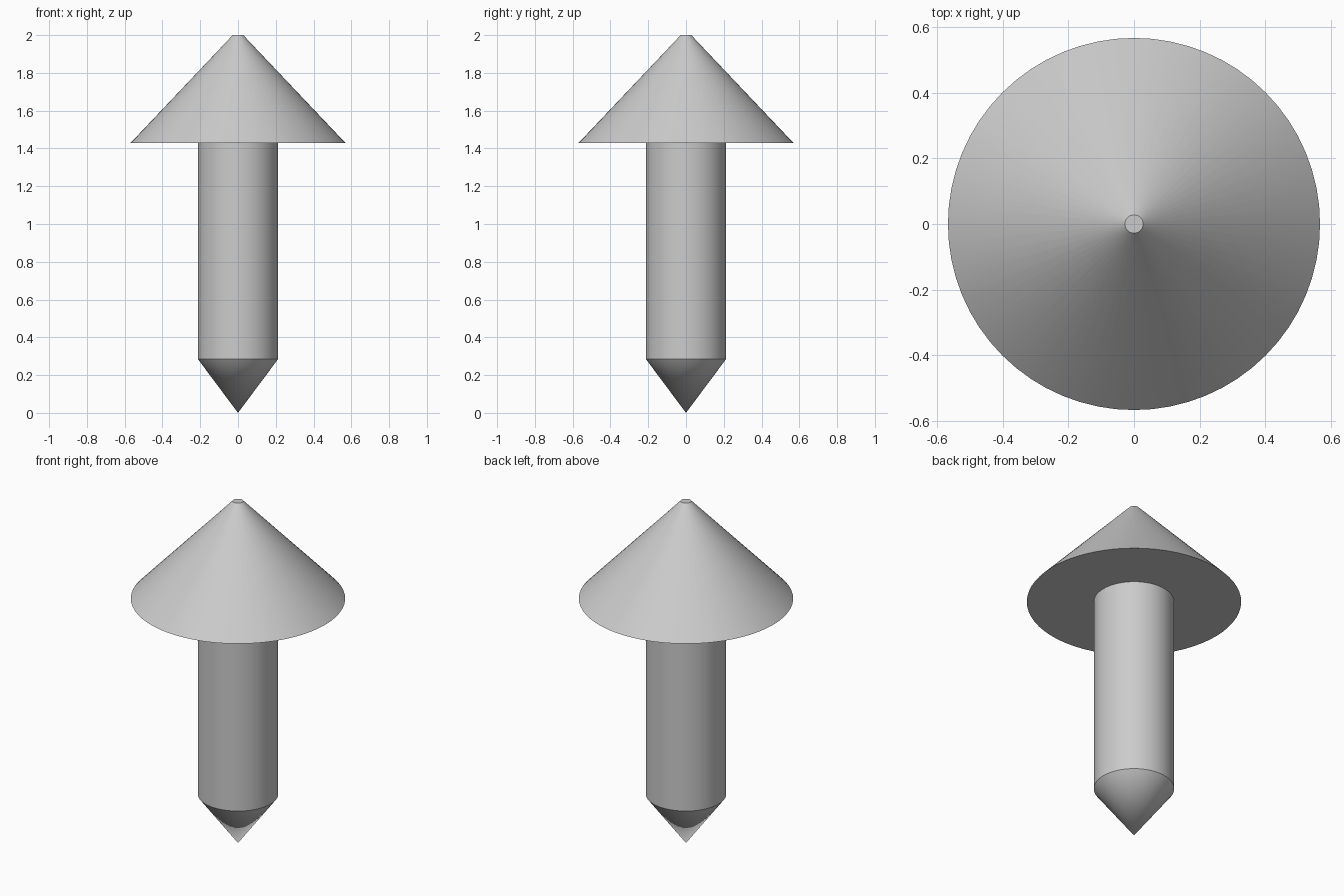
import bpy
import math

cube = bpy.data.objects.get("Cube")
if cube:
    bpy.data.objects.remove(cube, do_unlink=True)

SIDES = 64
COLOUR = (0.6, 0.6, 0.6, 1)

grey = bpy.data.materials.new("light_grey")
grey.use_nodes = True
grey.diffuse_color = COLOUR
grey.node_tree.nodes["Principled BSDF"].inputs["Base Color"].default_value = COLOUR


def cone(name, r_bottom, r_top, z_bottom, z_top):
    """Upright round part between two heights."""
    bpy.ops.mesh.primitive_cone_add(
        vertices=SIDES, radius1=r_bottom, radius2=r_top,
        depth=z_top - z_bottom, location=(0, 0, (z_bottom + z_top) / 2))
    part = bpy.context.object
    part.name = name
    part.data.materials.append(grey)
    bpy.ops.object.shade_smooth_by_angle(angle=math.radians(30))
    return part


# Pointed tip, straight shaft and wide conical head
cone("pointed_tip", 0, 0.213, 0, 0.286)
cone("shaft", 0.213, 0.213, 0.286, 1.43)
cone("conical_head", 0.568, 0.028, 1.43, 2)
